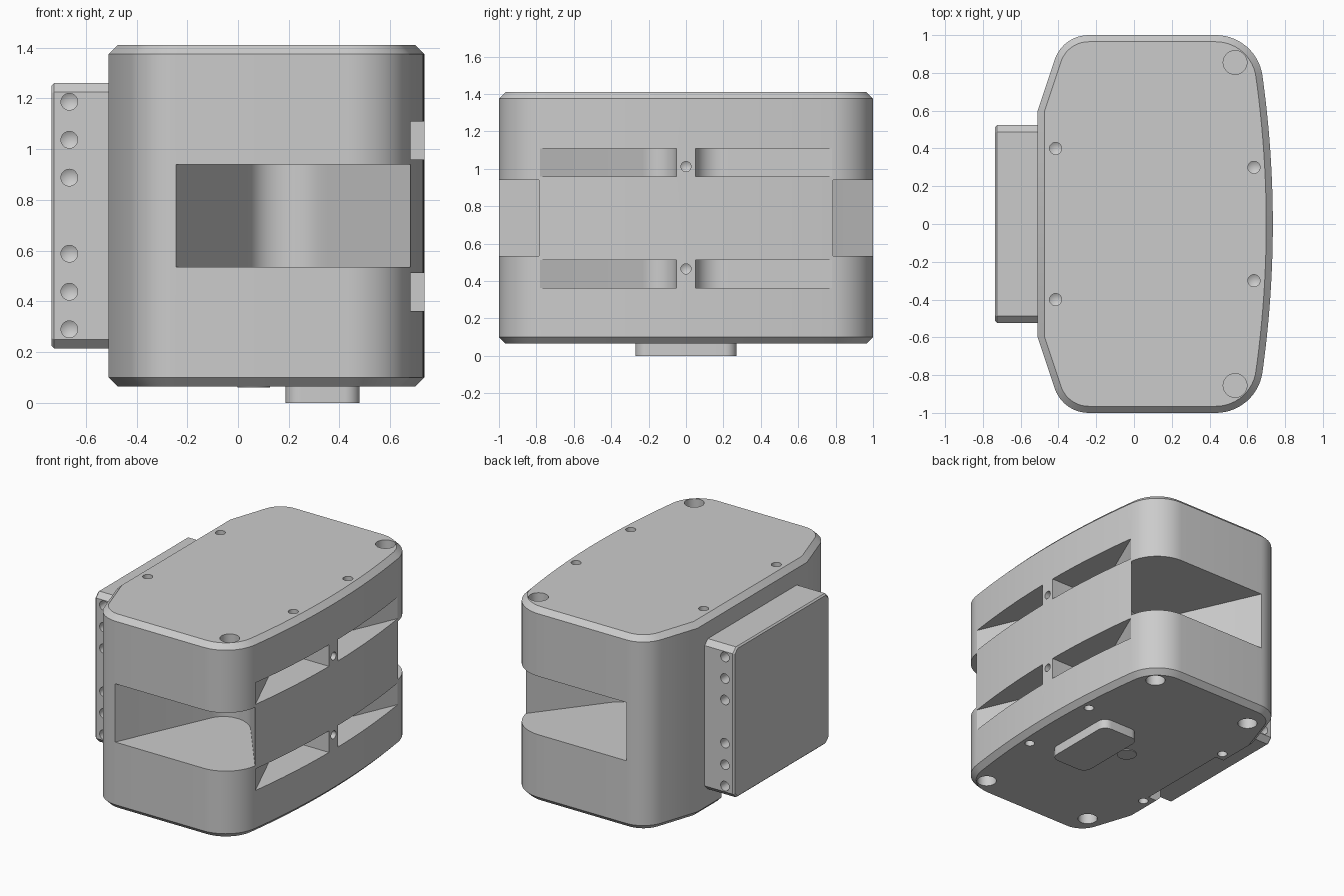
import bpy, bmesh, math
from mathutils import Vector, Matrix

if "Cube" in bpy.data.objects:
    bpy.data.objects.remove(bpy.data.objects["Cube"])


def fillet(a, apex, b, n=10):
    """Rounded corner from a to b, tangent to the lines through apex."""
    a, p, b = Vector(a), Vector(apex), Vector(b)
    pts = []
    half = (a - p).angle(b - p) / 2
    w = math.sin(half)  # rational quadratic = true arc
    for i in range(n + 1):
        t = i / n
        k0, k1, k2 = (1 - t) ** 2, 2 * w * t * (1 - t), t * t
        pts.append(tuple((a * k0 + p * k1 + b * k2) / (k0 + k1 + k2)))
    return pts


def prism(bm, pts, z0, z1):
    lo = [bm.verts.new((x, y, z0)) for x, y in pts]
    hi = [bm.verts.new((x, y, z1)) for x, y in pts]
    n = len(pts)
    faces = [bm.faces.new(lo[::-1]), bm.faces.new(hi)]
    for i in range(n):
        j = (i + 1) % n
        faces.append(bm.faces.new((lo[i], lo[j], hi[j], hi[i])))
    bmesh.ops.recalc_face_normals(bm, faces=faces)
    return faces


def box_pts(x0, x1, y0, y1):
    return [(x0, y0), (x1, y0), (x1, y1), (x0, y1)]


def drill(bm, pos, direction, r, depth, tip=True, n=32):
    """Blind hole cutter starting at a surface point, with optional conical tip."""
    d = Vector(direction)
    m = Matrix.Translation(pos) @ d.to_track_quat('Z', 'Y').to_matrix().to_4x4()
    rings = [[bm.verts.new(m @ Vector((r * math.cos(a), r * math.sin(a), z)))
              for a in (2 * math.pi * i / n for i in range(n))] for z in (-0.05, depth)]
    faces = [bm.faces.new(rings[0][::-1])]
    end = bm.verts.new(m @ Vector((0, 0, depth + 0.6 * r))) if tip else None
    for i in range(n):
        j = (i + 1) % n
        faces.append(bm.faces.new((rings[0][i], rings[0][j], rings[1][j], rings[1][i])))
        if tip:
            faces.append(bm.faces.new((rings[1][i], rings[1][j], end)))
    if not tip:
        faces.append(bm.faces.new(rings[1]))
    bmesh.ops.recalc_face_normals(bm, faces=faces)


def make(name, bm):
    me = bpy.data.meshes.new(name)
    bm.to_mesh(me)
    bm.free()
    ob = bpy.data.objects.new(name, me)
    bpy.context.collection.objects.link(ob)
    return ob


def activate(ob):
    bpy.ops.object.select_all(action='DESELECT')
    ob.select_set(True)
    bpy.context.view_layer.objects.active = ob


def carve(ob, cutter):
    cutter.hide_render = True
    activate(ob)
    mod = ob.modifiers.new("cut", 'BOOLEAN')
    mod.operation, mod.solver, mod.object = 'DIFFERENCE', 'EXACT', cutter
    bpy.ops.object.modifier_apply(modifier=mod.name)
    bpy.data.objects.remove(cutter)


def smooth(ob):
    activate(ob)
    bpy.ops.object.shade_smooth_by_angle(angle=math.radians(20))


def mirror_y(pts):
    return [(x, -y) for x, y in pts]


Z0, Z1 = 0.065, 1.41

# Body: bulged right side, rounded corners, tapered left side
half = [(0.735 - 0.055 * (i / 12) ** 2, 0.785 * i / 12) for i in range(12)]
half += fillet((0.68, 0.785), (0.65, 1.0), (0.433, 1.0), 14)
half += fillet((-0.24, 1.0), (-0.377, 1.0), (-0.42, 0.87), 10)
half += [(-0.51, 0.6)]
outline = half + mirror_y(half[1:])[::-1]
bm = bmesh.new()
prism(bm, outline, Z0, Z1)
rims = [e for e in bm.edges if abs(e.verts[0].co.z - e.verts[1].co.z) < 1e-6]
bmesh.ops.bevel(bm, geom=rims, offset=0.035, segments=1, affect='EDGES')
body = make("body", bm)

# Wedge recesses in both ends and slots in the right side
side = [(-0.335, -1.2)] + fillet((0.05, -0.35), (0.17, -0.10), (0.35, -0.36))
side += [(0.803, -0.943), (0.9, -1.2)]
slot = [(0.72, -0.872)] + fillet((0.44, -0.23), (0.362, -0.05), (0.558, -0.05))
slot += [(0.9, -0.05), (0.9, -0.872)]
bm = bmesh.new()
for flip in (lambda p: p, mirror_y):
    prism(bm, flip(side), 0.535, 0.94)
    for z in (0.362, 0.96):
        prism(bm, flip(slot), z, z + 0.15)
# Notch under the left edge
prism(bm, box_pts(-0.6, -0.41, -0.34, 0.34), 0.0, 0.185)
carve(body, make("recess_cutter", bm))

# Screw holes and magnet pockets
bm = bmesh.new()
for s in (-1, 1):
    for x, y in ((-0.415, 0.4), (0.635, 0.3)):
        drill(bm, (x, s * y, Z1), (0, 0, -1), 0.032, 0.1)
        if x > 0:
            drill(bm, (x, s * y, Z0), (0, 0, 1), 0.032, 0.1)
        else:
            drill(bm, (x, s * y, Z0), (0, 0, 1), 0.032, 0.1)
    drill(bm, (0.535, s * 0.855, Z1), (0, 0, -1), 0.063, 0.1, False)
    for x, y in ((0.535, 0.855), (-0.285, 0.81)):
        drill(bm, (x, s * y, Z0), (0, 0, 1), 0.063, 0.1, False)
for z in (0.465, 1.012):
    drill(bm, (0.735, 0, z), (-1, 0, 0), 0.027, 0.1)
carve(body, make("hole_cutter", bm))
smooth(body)

# Mounting plate on the left, chamfered corners
bm = bmesh.new()
prism(bm, box_pts(-0.735, -0.505, -0.523, 0.523), 0.215, 1.26)
corners = [e for e in bm.edges if abs(e.verts[0].co.x - e.verts[1].co.x) > 0.1]
bmesh.ops.bevel(bm, geom=corners, offset=0.035, segments=1, affect='EDGES')
front = [e for e in bm.edges if all(v.co.x < -0.73 for v in e.verts)]
bmesh.ops.bevel(bm, geom=front, offset=0.01, segments=1, affect='EDGES')
plate = make("mounting_plate", bm)
bm = bmesh.new()
for s in (-1, 1):
    for z in (0.29, 0.438, 0.588, 0.888, 1.037, 1.187):
        drill(bm, (-0.665, s * 0.523, z), (0, -s, 0), 0.033, 0.1)
carve(plate, make("plate_hole_cutter", bm))
smooth(plate)

# Rounded foot pad
x0, x1, y1, r = 0.188, 0.48, 0.27, 0.06
quad = fillet((x1, y1 - r), (x1, y1), (x1 - r, y1), 8) + fillet((x0 + r, y1), (x0, y1), (x0, y1 - r), 8)
bm = bmesh.new()
prism(bm, quad + mirror_y(quad)[::-1], 0.0, Z0 + 0.01)
smooth(make("foot_pad", bm))

# Small raised disc under the body
bm = bmesh.new()
prism(bm, [(0.062 + 0.064 * math.cos(math.tau * i / 32), 0.064 * math.sin(math.tau * i / 32))
           for i in range(32)], 0.06, Z0 + 0.01)
smooth(make("bottom_disc", bm))
